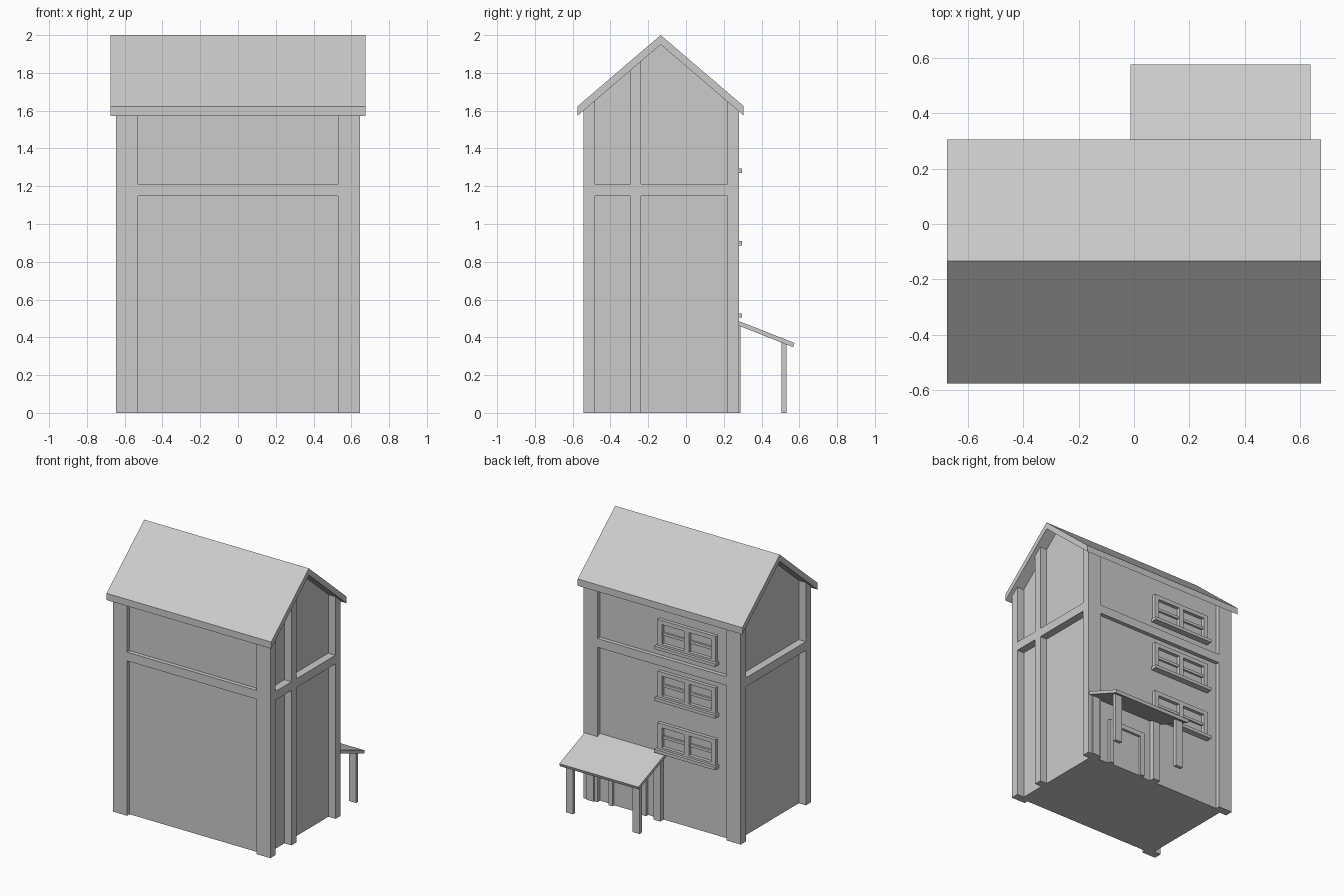
import bpy, bmesh

if "Cube" in bpy.data.objects:
    bpy.data.objects.remove(bpy.data.objects["Cube"])

RIDGE_Y, SLOPE = -0.134, 0.856
X_OUT, X_POST, X_WALL = 0.645, 0.53, 0.587       # post outside / inside, wall face
Y_F, Y_B, POST_D = -0.543, 0.28, 0.06            # outer faces of posts
WALL_F, WALL_B = -0.513, 0.25


def prism(name, profile, x0, x1):
    """Extrude a (y, z) outline along x."""
    bm = bmesh.new()
    face = bm.faces.new([bm.verts.new((x0, y, z)) for y, z in profile])
    ext = bmesh.ops.extrude_face_region(bm, geom=[face])
    moved = [v for v in ext["geom"] if isinstance(v, bmesh.types.BMVert)]
    bmesh.ops.translate(bm, verts=moved, vec=(x1 - x0, 0, 0))
    bmesh.ops.recalc_face_normals(bm, faces=bm.faces)
    me = bpy.data.meshes.new(name)
    bm.to_mesh(me)
    bm.free()
    ob = bpy.data.objects.new(name, me)
    bpy.context.collection.objects.link(ob)
    return ob


def box(name, x0, x1, y0, y1, z0, z1):
    return prism(name, [(y0, z0), (y1, z0), (y1, z1), (y0, z1)], x0, x1)


def under(y):
    """Height of the roof underside."""
    return 1.95 - SLOPE * abs(y - RIDGE_Y)


def post(name, x0, x1, y0, y1):
    """Upright timber cut to the roof pitch."""
    prism(name, [(y0, 0), (y1, 0), (y1, under(y1)), (y0, under(y0))], x0, x1)


# Walls with gables
prism("walls", [(WALL_F, 0), (WALL_B, 0), (WALL_B, under(WALL_B)),
                (RIDGE_Y, 1.95), (WALL_F, under(WALL_F))], -X_WALL, X_WALL)

# Main roof
E0, E1 = -0.575, 0.304
prism("roof", [(E0, under(E0)), (RIDGE_Y, 1.95), (E1, under(E1)),
               (E1, under(E1) + 0.05), (RIDGE_Y, 2.0), (E0, under(E0) + 0.05)],
      -0.675, 0.675)

# Corner posts and the single middle post on the right side
for side, x0, x1 in (("left", -X_OUT, -X_POST), ("right", X_POST, X_OUT)):
    post("front_post_" + side, x0, x1, Y_F, Y_F + POST_D)
    post("back_post_" + side, x0, x1, Y_B - POST_D, Y_B)
MID0, MID1 = -0.295, -0.237
post("middle_post", X_POST, X_OUT, MID0, MID1)

# Horizontal beams, flush with the posts
BZ = (1.148, 1.213)
box("front_beam", -X_POST, X_POST, Y_F, WALL_F + 0.01, *BZ)
box("back_beam", -X_POST, X_POST, WALL_B - 0.01, Y_B, *BZ)
box("left_beam", -X_OUT, -X_WALL + 0.01, Y_F + POST_D, Y_B - POST_D, *BZ)
box("right_beam_front", X_WALL - 0.01, X_OUT, Y_F + POST_D, MID0, *BZ)
box("right_beam_back", X_WALL - 0.01, X_OUT, MID1, Y_B - POST_D, *BZ)

# Three stacked windows on the back
WX, HW, IN = -0.197, 0.238, 0.036
for i in range(3):
    n = f"window_{i + 1}_"
    z0 = 0.504 + 0.383 * i
    zs, zt = z0 + 0.023, z0 + 0.215
    zb = zs + 0.015
    y0, y1, y2 = WALL_B - 0.01, 0.275, 0.265
    box(n + "sill", WX - HW - 0.012, WX + HW + 0.012, y0, 0.297, z0, zs)
    for s, a in (("left", WX - HW), ("right", WX + HW - IN)):
        box(n + "jamb_" + s, a, a + IN, y0, y1, zs, zt)
    box(n + "head", WX - HW + IN, WX + HW - IN, y0, y1, zt - 0.03, zt)
    box(n + "bottom_rail", WX - HW + IN, WX + HW - IN, y0, y1, zs, zb)
    box(n + "mullion", WX - 0.02, WX + 0.02, y0, y1, zb, zt - 0.03)
    zm = (zb + zt - 0.03) / 2
    for s, a, b in (("left", WX - HW + IN, WX - 0.02), ("right", WX + 0.02, WX + HW - IN)):
        box(n + "crossbar_" + s, a, b, y0, y2, zm - 0.01, zm + 0.01)

# Lean-to porch roof
prism("porch_roof", [(0.25, 0.498), (0.25, 0.473), (0.567, 0.348), (0.575, 0.370)],
      -0.012, 0.637)


# Porch posts, outer pair and the pair against the wall
def porch_under(y):
    return 0.473 - 0.394 * (y - 0.25)


for s, x in (("left", 0.037), ("right", 0.584)):
    for n, a, b in (("porch_post_", 0.505, 0.532), ("porch_wall_post_", 0.24, 0.289)):
        prism(n + s, [(a, 0), (b, 0), (b, porch_under(b)), (a, porch_under(a) + 0.002)],
              x - 0.029, x + 0.029)

# Door with frame
DX, DW, DH = 0.29, 0.155, 0.34
for s, a in (("left", DX - DW), ("right", DX + DW - 0.035)):
    box("door_jamb_" + s, a, a + 0.035, WALL_B - 0.01, 0.275, 0, DH)
box("door_head", DX - DW + 0.035, DX + DW - 0.035, WALL_B - 0.01, 0.275, DH - 0.035, DH)
box("door_panel", DX - DW + 0.035, DX + DW - 0.035, WALL_B - 0.01, 0.256, 0, DH - 0.035)
